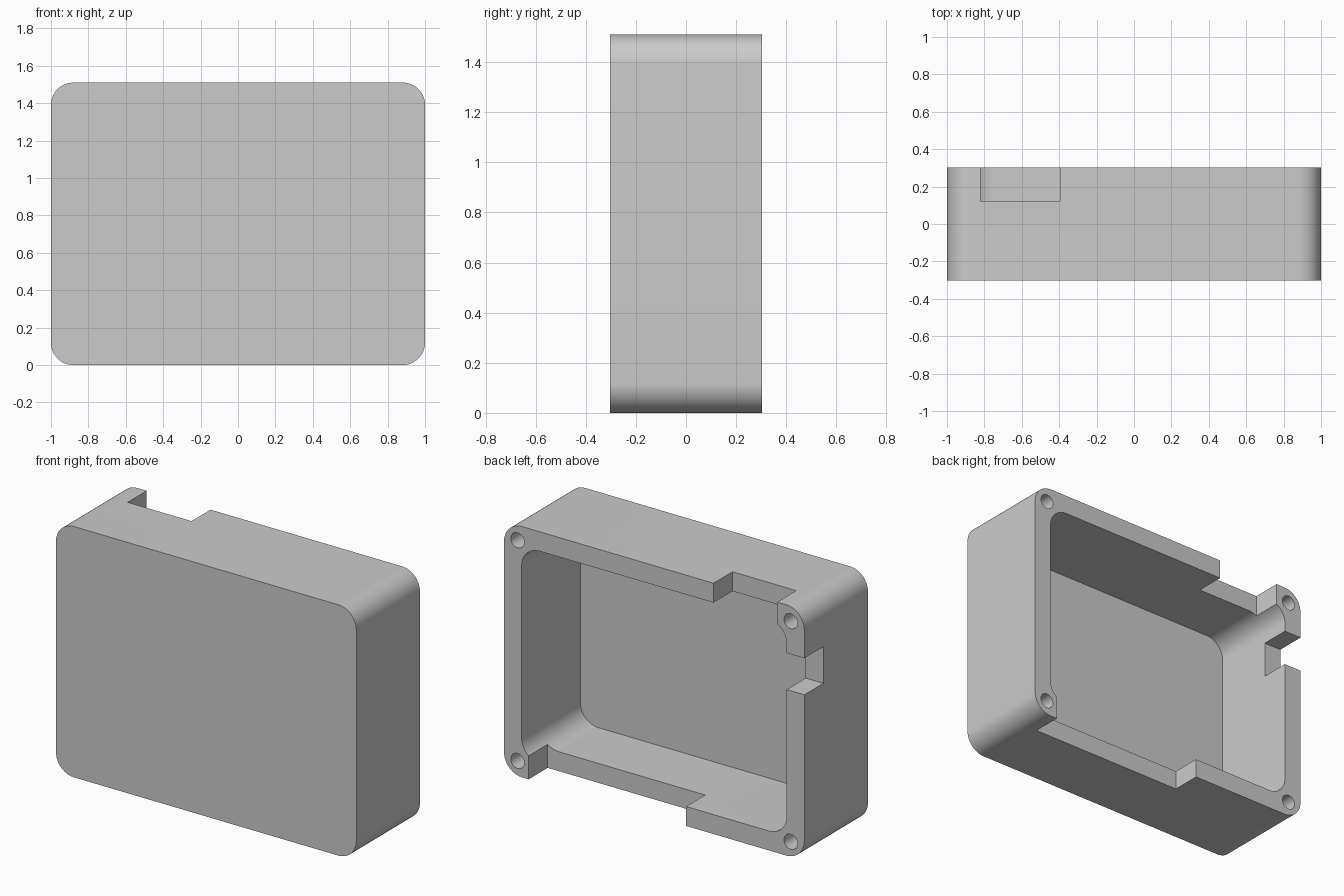
import bpy, bmesh, math

if "Cube" in bpy.data.objects:
    bpy.data.objects.remove(bpy.data.objects["Cube"], do_unlink=True)

WIDTH, HEIGHT, DEPTH = 2.0, 1.51, 0.606
WALL, FLOOR, RADIUS = 0.117, 0.047, 0.12
BACK, FRONT = DEPTH / 2, -DEPTH / 2
OVER = 0.1  # how far cutters poke out of the body
MID = HEIGHT / 2

grey = bpy.data.materials.new("plain grey")
grey.use_nodes = True
colour = (0.6, 0.6, 0.6, 1)
grey.diffuse_color = colour
grey.node_tree.nodes["Principled BSDF"].inputs["Base Color"].default_value = colour


def rounded_outline(half_w, half_h, r, steps=16):
    """Points of a rounded rectangle around the middle of the box."""
    points = []
    for quarter, (sx, sz) in enumerate([(1, 1), (-1, 1), (-1, -1), (1, -1)]):
        for i in range(steps + 1):
            a = math.pi / 2 * (quarter + i / steps)
            points.append((sx * (half_w - r) + r * math.cos(a),
                           MID + sz * (half_h - r) + r * math.sin(a)))
    return points


def circle(cx, cz, r, steps=32):
    return [(cx + r * math.cos(math.tau * i / steps),
             cz + r * math.sin(math.tau * i / steps)) for i in range(steps)]


def rectangle(x0, x1, z0, z1):
    return [(x0, z0), (x1, z0), (x1, z1), (x0, z1)]


def prism(name, outline, y0, y1):
    """Extrude an x-z outline along y."""
    bm = bmesh.new()
    face = bm.faces.new([bm.verts.new((x, y0, z)) for x, z in outline])
    out = bmesh.ops.extrude_face_region(bm, geom=[face])
    verts = [v for v in out["geom"] if isinstance(v, bmesh.types.BMVert)]
    bmesh.ops.translate(bm, verts=verts, vec=(0, y1 - y0, 0))
    bmesh.ops.recalc_face_normals(bm, faces=bm.faces)
    mesh = bpy.data.meshes.new(name)
    bm.to_mesh(mesh)
    bm.free()
    mesh.materials.append(grey)
    obj = bpy.data.objects.new(name, mesh)
    bpy.context.collection.objects.link(obj)
    return obj


# Solid body
body = prism("case_shell", rounded_outline(WIDTH / 2, MID, RADIUS), FRONT, BACK)

# Cavity open at the back
cutters = [prism("cavity_cutter",
                 rounded_outline(WIDTH / 2 - WALL, MID - WALL, RADIUS),
                 FRONT + FLOOR, BACK + OVER)]

# Port notches in the top, side and bottom walls
INSIDE = 0.2
for name, outline in [
    ("top_notch", rectangle(-0.82, -0.395, HEIGHT - INSIDE, HEIGHT + OVER)),
    ("side_notch", rectangle(-1 - OVER, -1 + INSIDE, 1.0, 1.22)),
    ("bottom_notch", rectangle(-0.213, 0.836, -OVER, INSIDE)),
]:
    cutters.append(prism(name + "_cutter", outline, 0.122, BACK + OVER))

# Screw holes in the four corners
for sx in (-1, 1):
    for sz in (-1, 1):
        cutters.append(prism("screw_hole_cutter",
                             circle(sx * 0.91, MID + sz * 0.664, 0.045),
                             BACK - 0.4, BACK + OVER))

# Cut everything, then drop the cutters
bpy.context.view_layer.objects.active = body
body.select_set(True)
for cutter in cutters:
    mod = body.modifiers.new("cut", 'BOOLEAN')
    mod.operation = 'DIFFERENCE'
    mod.solver = 'EXACT'
    mod.object = cutter
    bpy.ops.object.modifier_apply(modifier=mod.name)
    bpy.data.objects.remove(cutter, do_unlink=True)

bpy.ops.object.shade_smooth_by_angle(angle=math.radians(30))
